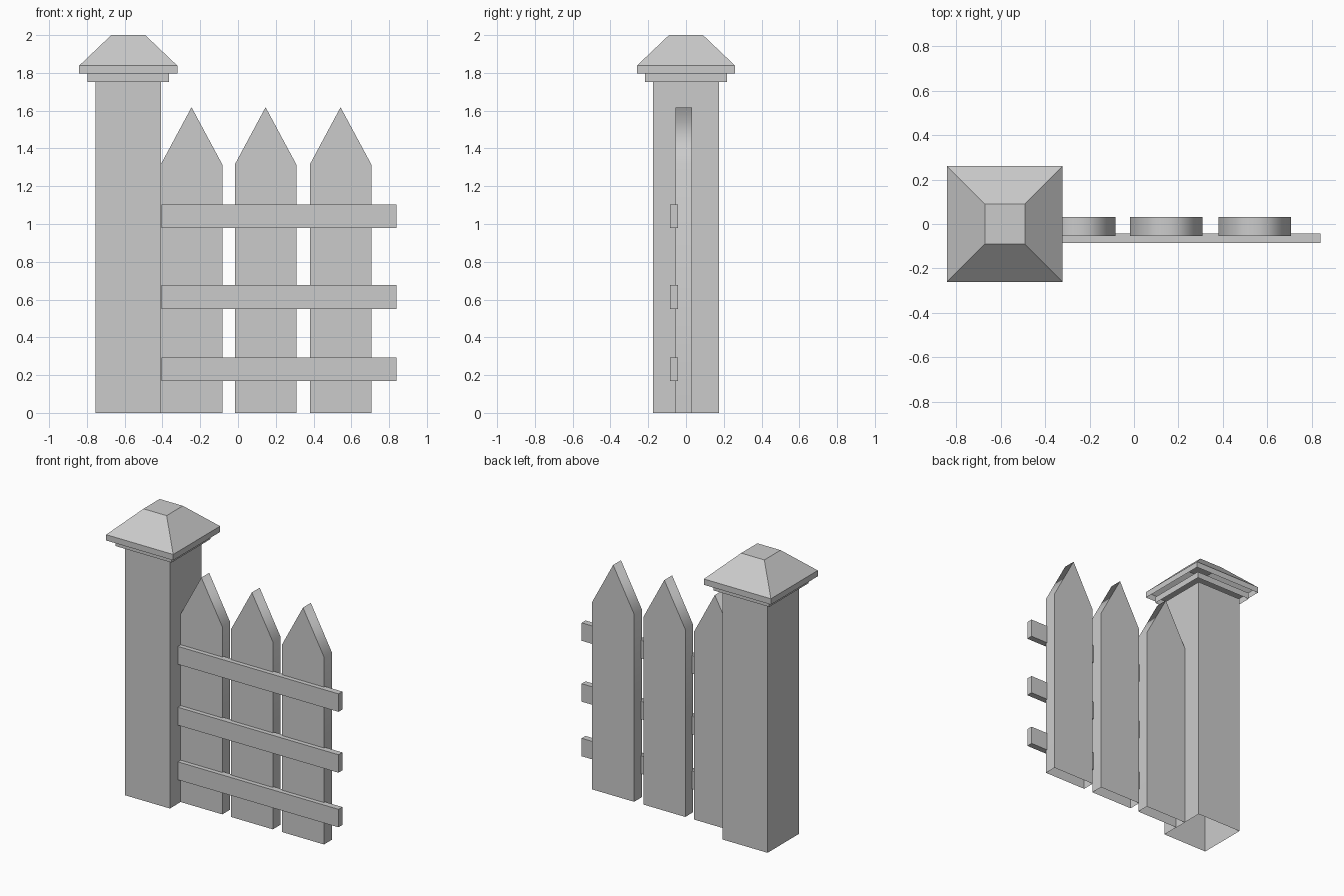
import bpy
import bmesh
from mathutils import Matrix

if "Cube" in bpy.data.objects:
    bpy.data.objects.remove(bpy.data.objects["Cube"])

POST_X = -0.581


def finish(bm, name):
    bmesh.ops.recalc_face_normals(bm, faces=bm.faces)
    mesh = bpy.data.meshes.new(name)
    bm.to_mesh(mesh)
    bm.free()
    obj = bpy.data.objects.new(name, mesh)
    bpy.context.collection.objects.link(obj)
    return obj


def square_loft(name, rings):
    """Stack square rings of (half width, z); closed on top, open below."""
    bm = bmesh.new()
    loops = [[bm.verts.new((POST_X + sx * h, sy * h, z))
              for sx, sy in ((-1, -1), (1, -1), (1, 1), (-1, 1))]
             for h, z in rings]
    for a, b in zip(loops, loops[1:]):
        for i in range(4):
            j = (i + 1) % 4
            bm.faces.new((a[i], a[j], b[j], b[i]))
    bm.faces.new(loops[-1])
    return finish(bm, name)


def picket(name, x, half=0.163, y0=-0.055, y1=0.032):
    """Pointed board with a softly shaded rim and an open foot."""
    outline = [(half, 0), (half, 1.315), (0, 1.618), (-half, 1.315), (-half, 0)]
    bm = bmesh.new()
    front = [bm.verts.new((x + px, y0, pz)) for px, pz in outline]
    back = [bm.verts.new((x + px, y1, pz)) for px, pz in outline]
    for board_face in (bm.faces.new(front), bm.faces.new(back)):
        for edge in board_face.edges:
            edge.smooth = False
    for i in range(4):
        bm.faces.new((front[i], front[i + 1], back[i + 1], back[i])).smooth = True
    return finish(bm, name)


def box(name, lo, hi):
    bm = bmesh.new()
    size = [b - a for a, b in zip(lo, hi)]
    mid = [(a + b) / 2 for a, b in zip(lo, hi)]
    bmesh.ops.create_cube(bm, size=1, matrix=Matrix.Translation(mid) @ Matrix.Diagonal((*size, 1)))
    return finish(bm, name)


# Gate post with its collar and sloped cap
square_loft("post", [(0.174, 0), (0.174, 1.755)])
square_loft("post_collar", [(0.217, 1.753), (0.217, 1.797)])
square_loft("post_cap", [(0.26, 1.797), (0.26, 1.838), (0.09, 2.0)])

# Three pointed pickets
for n, x in enumerate((-0.246, 0.146, 0.543)):
    picket(f"picket_{n + 1}", x)

# Three horizontal rails across the front
for n, z in enumerate((0.231, 0.614, 1.041)):
    box(f"rail_{n + 1}", (-0.406, -0.086, z - 0.063), (0.84, -0.043, z + 0.063))
